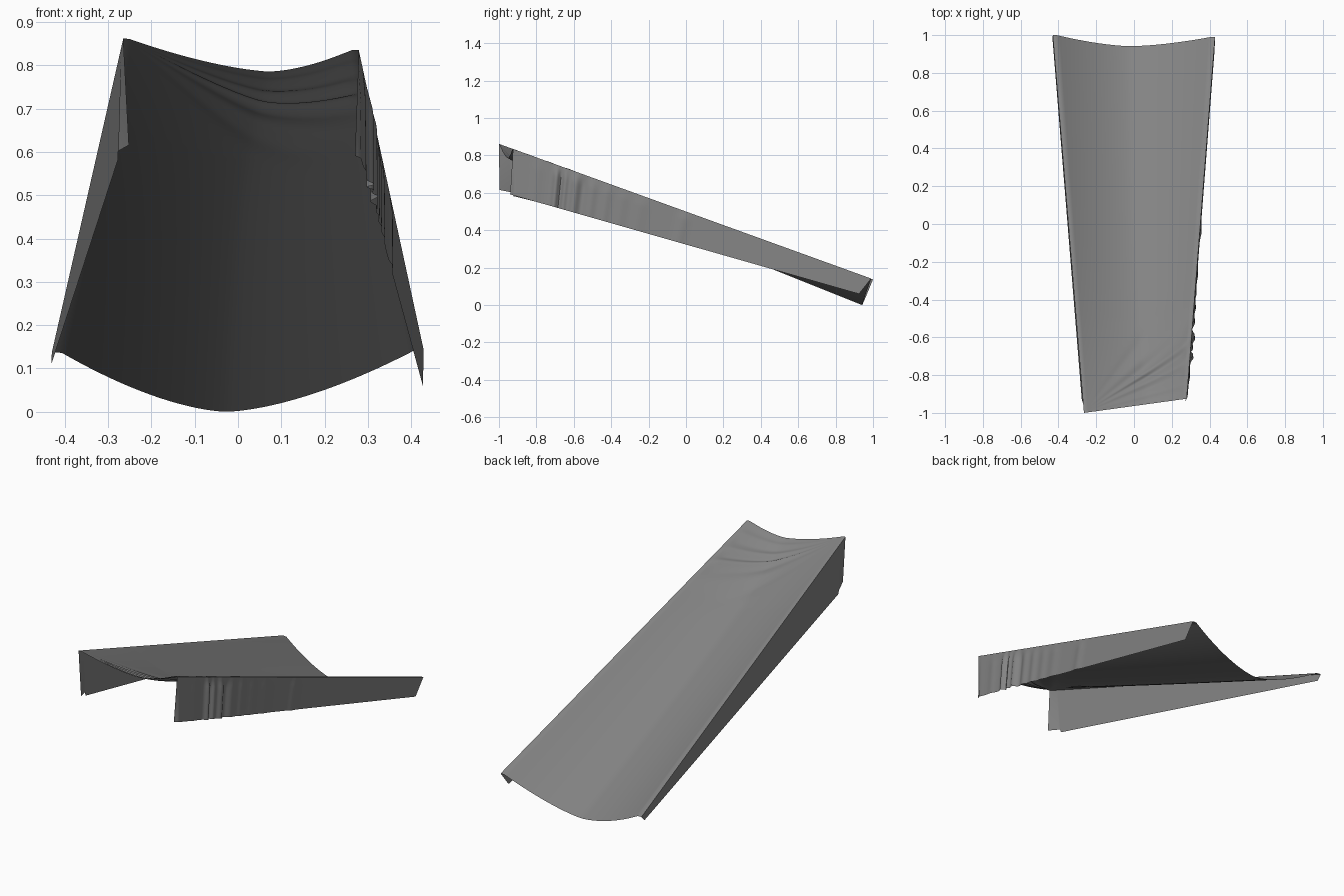
import bpy, math

if "Cube" in bpy.data.objects:
    bpy.data.objects.remove(bpy.data.objects["Cube"])

NV, NU, NF = 240, 72, 14          # rows along the length, sheet columns, flap columns


def lerp(a, b, t):
    return tuple(p + (q - p) * t for p, q in zip(a, b))


def bump(t, centre, width):
    return math.exp(-((t - centre) / width) ** 2)


# top fold line and lower hem of each side: (front point, back point)
LEFT = ((-0.265, -1.0, 0.867), (-0.43, 1.0, 0.142))
RIGHT = ((0.279, -0.925, 0.84), (0.429, 0.99, 0.147))
LEFT_HEM = ((-0.272, -0.985, 0.607), (-0.431, 0.975, 0.115))
RIGHT_HEM = ((0.282, -0.94, 0.597), (0.427, 0.925, 0.065))

# radiating creases: (angle about the front left corner, width, height)
CREASES = [(0.16, 0.035, 0.002), (0.28, 0.04, 0.004), (0.38, 0.035, -0.004),
           (0.46, 0.03, 0.005), (0.535, 0.028, -0.006), (0.595, 0.028, 0.007),
           (0.68, 0.04, -0.004), (0.78, 0.05, 0.003), (0.93, 0.06, -0.003)]

# gathered pleats down the right side: (position, width, depth)
PLEATS = [(0.125, 0.010, 0.015), (0.137, 0.007, -0.009), (0.15, 0.008, 0.010),
          (0.178, 0.012, 0.015), (0.20, 0.010, -0.006), (0.225, 0.014, 0.008),
          (0.265, 0.014, 0.007), (0.31, 0.016, 0.005), (0.36, 0.02, 0.005),
          (0.48, 0.016, 0.006), (0.07, 0.015, 0.004)]


def sheet_point(v, u):
    """Sagging top panel, u from -1 (left) to 1 (right)."""
    x, y, z = lerp(lerp(*LEFT, v), lerp(*RIGHT, v), (u + 1) / 2)
    c = 0.22 * (1 - v) ** 4 - 0.06 * v
    t = abs(u - c) / (0.95 - c if u > c else 0.95 + c)
    sag = (0.063 + 0.082 * v ** 0.8) * max(0, 1 - t ** 1.6)
    dx, dy = x - LEFT[0][0], y - LEFT[0][1]
    r, a = math.hypot(dx, dy), math.atan2(dy, dx)
    fade = min(1, r / 0.4) ** 1.5 * min(1, (1 - abs(u)) / 0.15) * math.exp(-(max(0, r - 0.62) / 0.15) ** 2)
    lift = sum(h * bump(a, p, w) for p, w, h in CREASES) * fade
    d = sag - lift
    return x, y - 0.37 * min(1, v * 4) * d, z - 0.96 * d


def flap_point(v, s, right):
    """Hanging side, s from 0 (fold) to 1 (hem)."""
    x, y, z = lerp(lerp(*(RIGHT if right else LEFT), v),
                   lerp(*(RIGHT_HEM if right else LEFT_HEM), v), s)
    if right:
        x += sum(h * bump(v, p, w) for p, w, h in PLEATS) * min(1, s * 4)
        x -= 0.012 * bump(v, 0, 0.008) * s
    else:
        # front corner tucks inward with a short raised hem
        k = max(0, 1 - v / 0.028)
        x += 0.020 * k * s
        z += (0.014 if v < 0.03 else -0.004 * (1 - v)) * s
        y -= 0.012 * k * s
    return x, y, z


# build the cloth as one continuous strip: left flap, sheet, right flap
verts, faces = [], []
for j in range(NV + 1):
    v = (j / NV) ** 1.3            # denser rows at the gathered front
    verts += [flap_point(v, 1 - i / NF, False) for i in range(NF)]
    verts += [sheet_point(v, -1 + 2 * i / NU) for i in range(NU + 1)]
    verts += [flap_point(v, (i + 1) / NF, True) for i in range(NF)]
W = 2 * NF + NU + 1
for j in range(NV):
    for i in range(W - 1):
        a = j * W + i
        faces.append((a, a + 1, a + W + 1, a + W))

# ground the lowest point
low = min(p[2] for p in verts)
verts = [(x, y, z - low) for x, y, z in verts]

mesh = bpy.data.meshes.new("draped_cloth")
mesh.from_pydata(verts, [], faces)
cloth = bpy.data.objects.new("draped_cloth", mesh)
bpy.context.collection.objects.link(cloth)

# dark grey fabric
fabric = bpy.data.materials.new("grey_fabric")
fabric.diffuse_color = (0.23, 0.23, 0.23, 1)
fabric.use_nodes = True
fabric.node_tree.nodes["Principled BSDF"].inputs["Base Color"].default_value = fabric.diffuse_color
mesh.materials.append(fabric)

bpy.context.view_layer.objects.active = cloth
cloth.select_set(True)
bpy.ops.object.shade_smooth_by_angle(angle=math.radians(40))
